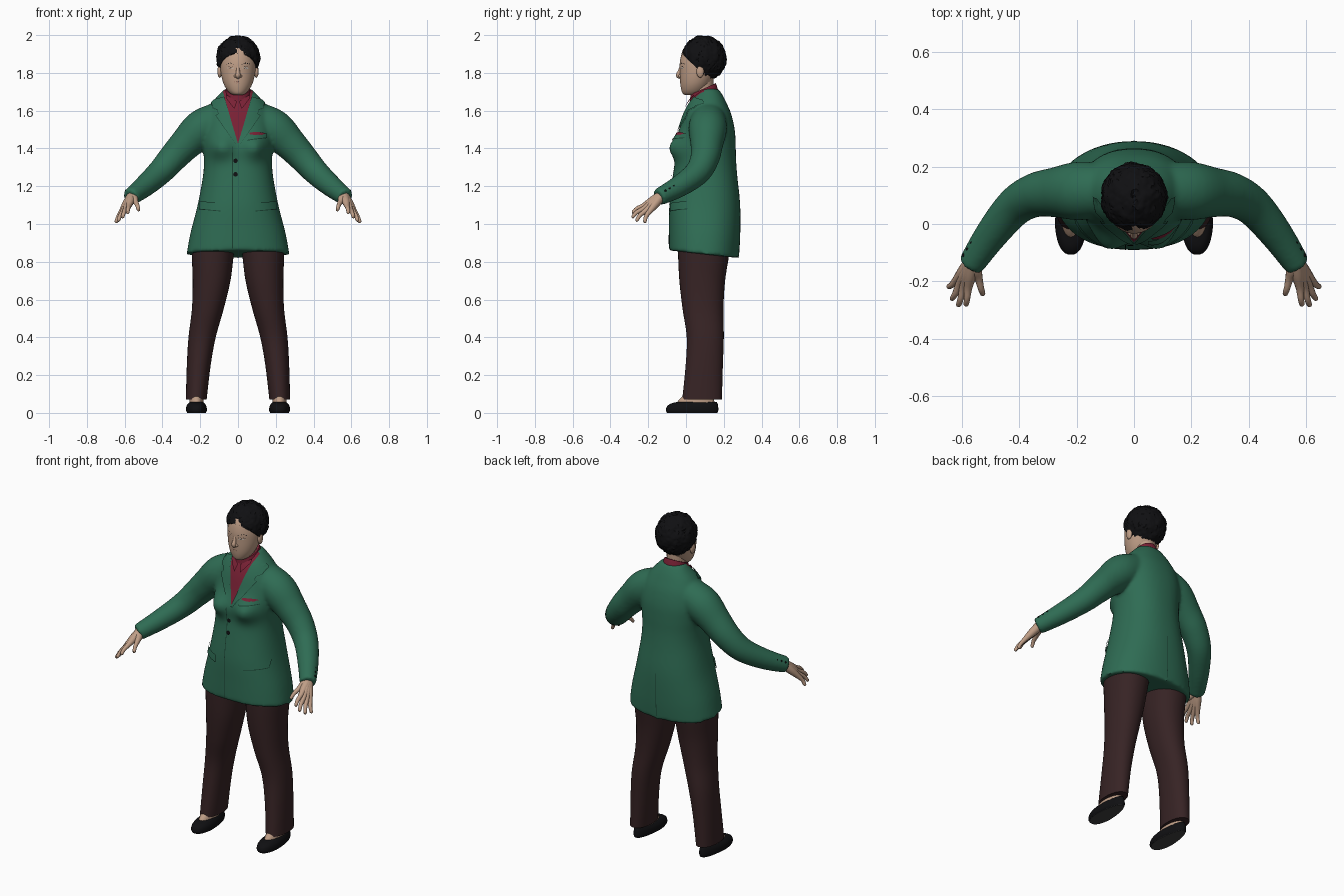
import bpy, bmesh, random
from math import sin, cos, pi, sqrt, exp
from mathutils import Vector
from mathutils.bvhtree import BVHTree

random.seed(4)
if "Cube" in bpy.data.objects:
    bpy.data.objects.remove(bpy.data.objects["Cube"])


def material(name, *rgb):
    m = bpy.data.materials.new(name)
    m.use_nodes = True
    m.diffuse_color = (*rgb, 1)
    m.node_tree.nodes["Principled BSDF"].inputs["Base Color"].default_value = (*rgb, 1)
    return m


GREEN = material("jacket green", .028, .15, .088)
SEAM = material("seam green", .01, .05, .03)
RED = material("shirt red", .19, .015, .035)
BROWN = material("trouser brown", .038, .017, .018)
SKIN = material("skin", .52, .34, .24)
LIP = material("lip", .36, .17, .13)
BLACK = material("black", .005, .005, .006)
SOLE = material("sole grey", .05, .05, .053)
WHITE = material("eye white", .6, .57, .53)


def finish(bm, name, *mats):
    bmesh.ops.recalc_face_normals(bm, faces=bm.faces)
    me = bpy.data.meshes.new(name)
    bm.to_mesh(me)
    for m in mats:
        me.materials.append(m)
    for p in me.polygons:
        p.use_smooth = True
    ob = bpy.data.objects.new(name, me)
    bpy.context.collection.objects.link(ob)
    me.set_sharp_from_angle(angle=.9)
    return ob


def spline(keys, steps):
    """Catmull-Rom interpolation of equal-length tuples."""
    out = []
    for i in range(len(keys) - 1):
        quad = [keys[min(max(i + k, 0), len(keys) - 1)] for k in (-1, 0, 1, 2)]
        for s in range(steps):
            t = s / steps
            out.append([b + .5 * t * (c - a + t * (2*a - 5*b + 4*c - d + t * (3*(b - c) + d - a)))
                        for a, b, c, d in zip(*quad)])
    return out + [list(keys[-1])]


def skin_rings(bm, rings):
    """Bridge closed rings of points and cap both ends."""
    vs = [[bm.verts.new(p) for p in r] for r in rings]
    n = len(vs[0])
    for a, b in zip(vs, vs[1:]):
        for i in range(n):
            bm.faces.new((a[i], a[(i + 1) % n], b[(i + 1) % n], b[i]))
    bm.faces.new(vs[0])
    bm.faces.new(vs[-1])


def loft(bm, keys, steps=6, n=40, power=1.0, warp=lambda v: v):
    """Stacked ovals: z, centre x, half width, front y, back y."""
    rings = []
    for z, cx, rx, yf, yb in spline(keys, steps):
        ring = []
        for i in range(n):
            c, s = cos(2*pi*i/n), sin(2*pi*i/n)
            px, py = (abs(c)**power * (1 if c > 0 else -1), abs(s)**power * (1 if s > 0 else -1))
            ring.append(warp(Vector((cx + rx*px, (yf + yb)/2 + (yb - yf)/2*py, z))))
        rings.append(ring)
    skin_rings(bm, rings)


def tube(bm, keys, side=1, steps=5, n=16):
    """Tapered tube through x, y, z, radius."""
    pts = spline(keys, steps)
    centres = [Vector((p[0]*side, p[1], p[2])) for p in pts]
    rings = []
    for i, c in enumerate(centres):
        d = (centres[min(i + 1, len(pts) - 1)] - centres[max(i - 1, 0)]).normalized()
        u = d.cross(Vector((0, 1, .3))).normalized()
        w = d.cross(u)
        rings.append([c + pts[i][3]*(u*cos(2*pi*k/n) + w*sin(2*pi*k/n)) for k in range(n)])
    skin_rings(bm, rings)


def ball(bm, centre, radii, level=3):
    vs = bmesh.ops.create_icosphere(bm, subdivisions=level, radius=1)["verts"]
    for v in vs:
        v.co = Vector([c + r*k for c, r, k in zip(centre, radii, v.co)])


def plate(name, tree, fn, mat, lift=.004, nu=14, nv=4, back=False):
    """Thin sheet projected on a surface along y; fn maps u, v to x, z."""
    bm = bmesh.new()
    sy = 1 if back else -1
    grid = []
    for i in range(nu + 1):
        row = []
        for j in range(nv + 1):
            x, z = fn(i / nu, j / nv)
            hit = tree.ray_cast(Vector((x, sy, z)), Vector((0, -sy, 0)))
            if hit[0] is None:
                hit = tree.find_nearest(Vector((x, 0, z)))
            row.append(bm.verts.new(hit[0] + hit[1]*lift))
        grid.append(row)
    for a, b in zip(grid, grid[1:]):
        for j in range(nv):
            bm.faces.new((a[j], a[j + 1], b[j + 1], b[j]))
    bmesh.ops.remove_doubles(bm, verts=bm.verts, dist=1e-5)
    finish(bm, name, mat)


def box(x0, x1, z0, z1, slope=0):
    return lambda u, v: (x0 + (x1 - x0)*u, z0 + (z1 - z0)*v + slope*(u - .5))


def lens(cx, cz, w, h, arch=0):
    return lambda u, v: (cx + w*(2*u - 1),
                         cz + arch*(1 - (2*u - 1)**2) + h*(2*v - 1)*sqrt(max(0, 1 - (2*u - 1)**2)))


# Jacket: torso and sleeves fused into one smooth surface
def shape_torso(v):
    bust = sum(exp(-((v.x - s*.088)/.062)**2 - ((v.z - 1.405)/.062)**2) for s in (-1, 1))
    if v.y < .08:
        v.y -= .05*bust
        v.x *= 1 + .05*bust
    v.z -= (v.y - .095)*.11*min(1, max(0, (1.15 - v.z)/.3))
    return v


bm = bmesh.new()
loft(bm, [(.84, 0, .272, -.09, .28), (.95, 0, .252, -.09, .287), (1.1, 0, .214, -.088, .287),
          (1.25, 0, .186, -.07, .272), (1.34, 0, .18, -.056, .265), (1.42, 0, .186, -.05, .263),
          (1.5, 0, .188, -.035, .258), (1.58, 0, .172, -.012, .24), (1.64, 0, .14, .015, .215),
          (1.68, 0, .105, .042, .195), (1.715, 0, .072, .07, .172)],
     n=64, power=.88, warp=shape_torso)
for side in (1, -1):
    tube(bm, [(.09, .12, 1.56, .09), (.19, .115, 1.505, .102), (.275, .11, 1.425, .087),
              (.345, .10, 1.35, .077), (.415, .06, 1.272, .068), (.495, -.035, 1.2, .058),
              (.57, -.145, 1.142, .046)], side, n=32)
draft = finish(bm, "jacket_draft")
remesh = draft.modifiers.new("fuse", "REMESH")
remesh.mode, remesh.voxel_size = "VOXEL", .01
relax = draft.modifiers.new("relax", "SMOOTH")
relax.factor, relax.iterations = .5, 7
bpy.context.view_layer.update()
fused = draft.evaluated_get(bpy.context.evaluated_depsgraph_get()).to_mesh()
bm = bmesh.new()
bm.from_mesh(fused)
bpy.data.objects.remove(draft)

# Neckline cut where the shirt shows
APEX, OPEN = 1.42, .285
for side in (1, -1):
    bmesh.ops.bisect_plane(bm, geom=bm.verts[:] + bm.edges[:] + bm.faces[:],
                           plane_co=(0, 0, APEX), plane_no=(1, 0, -side*OPEN))
for f in bm.faces:
    c = f.calc_center_median()
    f.material_index = int(c.y < .1 and abs(c.x) < OPEN*(c.z - APEX))
body = BVHTree.FromBMesh(bm)
finish(bm, "jacket", GREEN, RED)

# Jacket details
for side, tag in ((1, "left"), (-1, "right")):
    def lapel(u, v, s=side):
        t = .25*u
        width = .012 + .058*min(1, u*1.4) - (.02 if .7 < u < .8 else 0)
        return s*(OPEN*t + width*v), APEX + t - .02*v*u

    plate(tag + "_lapel", body, lapel, GREEN, .007, 24)
    plate(tag + "_lapel_edge", body,
          lambda u, v: lapel(u*.95, 1 + .06*v), SEAM, .003, 24, 1)
    plate(tag + "_pocket_flap", body, box(side*.09, side*.2, 1.075, 1.115, .01), GREEN, .007)
    plate(tag + "_pocket_seam", body, box(side*.09, side*.2, 1.071, 1.076, .01), SEAM, .006)
    plate(tag + "_shirt_collar", body,
          lambda u, v: (side*(.006 + .055*u + .012*v*(1 - u)), 1.645 + .035*u - .04*v*(1 - u*.5)),
          RED, .009)
    bm = bmesh.new()
    for k in range(3):
        ball(bm, (side*(.565 + .014*k), -.065 - .022*k, 1.2 - .012*k), (.006,)*3, 2)
    finish(bm, tag + "_cuff_buttons", BLACK)
plate("front_seam", body, box(-.031, -.027, .87, 1.41), SEAM, .002, 1, 40)
plate("back_vent", body, box(-.002, .002, .84, 1.1), SEAM, .002, 1, 20, back=True)
plate("breast_pocket", body, box(.05, .15, 1.45, 1.47, .015), GREEN, .006)
plate("breast_pocket_seam", body, box(.05, .15, 1.446, 1.451, .015), SEAM, .005)
plate("handkerchief", body, lens(.1, 1.476, .042, .008), RED, .006)
for k, z in enumerate((1.335, 1.262)):
    plate("jacket_button_%d" % (k + 1), body, lens(-.013, z, .012, .012), BLACK, .007)

# Neck and collar band
bm = bmesh.new()
loft(bm, [(1.6, 0, .056, .035, .15), (1.68, 0, .054, .03, .145), (1.78, 0, .056, .03, .145)])
finish(bm, "neck", SKIN)


def tilt(v):
    v.z += (v.y - .09)*.45
    return v


bm = bmesh.new()
loft(bm, [(1.63, 0, .088, .012, .178), (1.68, 0, .074, .02, .168), (1.715, 0, .064, .024, .158)], warp=tilt)
finish(bm, "collar_band", RED)

# Head with nose and ears
bm = bmesh.new()
loft(bm, [(1.682, 0, .022, -.004, .05), (1.692, 0, .042, -.018, .085), (1.715, 0, .062, -.026, .11),
          (1.75, 0, .079, -.031, .135), (1.8, 0, .091, -.033, .16), (1.86, 0, .095, -.032, .18),
          (1.92, 0, .088, -.015, .185), (1.965, 0, .055, .025, .14)])
face = BVHTree.FromBMesh(bm)
tube(bm, [(0, -.024, 1.84, .007), (0, -.033, 1.81, .01), (0, -.04, 1.787, .013), (0, -.03, 1.775, .009)])
for side in (1, -1):
    ball(bm, (side*.011, -.03, 1.783), (.011, .011, .009), 2)
    ball(bm, (side*.097, .075, 1.808), (.012, .02, .034))
finish(bm, "head", SKIN)
for side, tag in ((1, "left"), (-1, "right")):
    plate(tag + "_eye", face, lens(side*.041, 1.824, .018, .008), WHITE, .002)
    plate(tag + "_iris", face, lens(side*.041, 1.825, .0075, .008), BLACK, .003)
    plate(tag + "_eyelid", face, lens(side*.041, 1.828, .021, .002, .006), BLACK, .0035)
    plate(tag + "_eyebrow", face, lens(side*.043, 1.845, .025, .003, .006), BLACK, .002)
plate("lips", face, lens(0, 1.752, .026, .008), LIP, .003)
plate("mouth_line", face, lens(0, 1.752, .025, .0012), BLACK, .0035)

# Short textured hair, trimmed along a slanted hairline
bm = bmesh.new()
ball(bm, (0, .094, 1.877), (.114, .118, .119), 5)
bm.normal_update()
for v in bm.verts:
    v.co += v.normal*(random.uniform(-.003, .004) + .003*sin(70*v.co.x + 40*v.co.z)*sin(80*v.co.y))
bmesh.ops.bisect_plane(bm, geom=bm.verts[:] + bm.edges[:] + bm.faces[:], clear_inner=True,
                       plane_co=(0, -.03, 1.908), plane_no=(0, .16, .17))
bmesh.ops.holes_fill(bm, edges=[e for e in bm.edges if e.is_boundary])
finish(bm, "hair", BLACK)

# Hands, legs and shoes
WRIST = (.562, -.13, 1.15, .026)
FINGERS = [((.577, -.222, 1.098), (.585, -.285, 1.058)), ((.593, -.22, 1.083), (.612, -.287, 1.035)),
           ((.607, -.21, 1.072), (.635, -.264, 1.016)), ((.617, -.193, 1.066), (.647, -.22, 1.008)),
           ((.541, -.19, 1.115), (.525, -.248, 1.072))]
for side, tag in ((1, "left"), (-1, "right")):
    bm = bmesh.new()
    for knuckle, tip in FINGERS:
        a, b = Vector(knuckle), Vector(tip)
        mid = a.lerp(b, .55) + Vector((0, -.004, .005))
        tube(bm, [WRIST, (*Vector(WRIST[:3]).lerp(a, .5), .023), (*a, .0145),
                  (*mid, .011), (*a.lerp(b, .92), .009), (*b, .004)], side, 4, 12)
    finish(bm, tag + "_hand", SKIN)

    bm = bmesh.new()
    loft(bm, [(z, side*cx, rx, yf, yb) for z, cx, rx, yf, yb in (
        (.07, .221, .055, -.02, .19), (.25, .208, .063, -.002, .195), (.4, .19, .072, .004, .2),
        (.55, .16, .084, -.018, .198), (.7, .14, .1, -.035, .207), (.85, .133, .112, -.042, .23),
        (.97, .125, .12, -.04, .24))], power=.92)
    finish(bm, tag + "_trouser_leg", BROWN)

    bm = bmesh.new()
    loft(bm, [(.02, side*.22, .036, -.05, .15), (.06, side*.22, .038, -.045, .15),
              (.12, side*.22, .035, .02, .14)], n=24)
    finish(bm, tag + "_foot", SKIN)

    def narrow_heel(v, s=side):
        v.x = s*.22 + (v.x - s*.22)*(1 - .28*max(0, v.y)/.17)
        return v

    bm = bmesh.new()
    loft(bm, [(0, side*.22, .05, -.1, .166), (.014, side*.22, .056, -.107, .171),
              (.035, side*.22, .054, -.1, .17), (.05, side*.22, .046, -.078, .167),
              (.058, side*.22, .038, -.045, .162)], power=.85, warp=narrow_heel)
    bm.normal_update()
    for f in bm.faces:
        f.material_index = int(f.calc_center_median().z < .001)
    finish(bm, tag + "_shoe", BLACK, SOLE)
